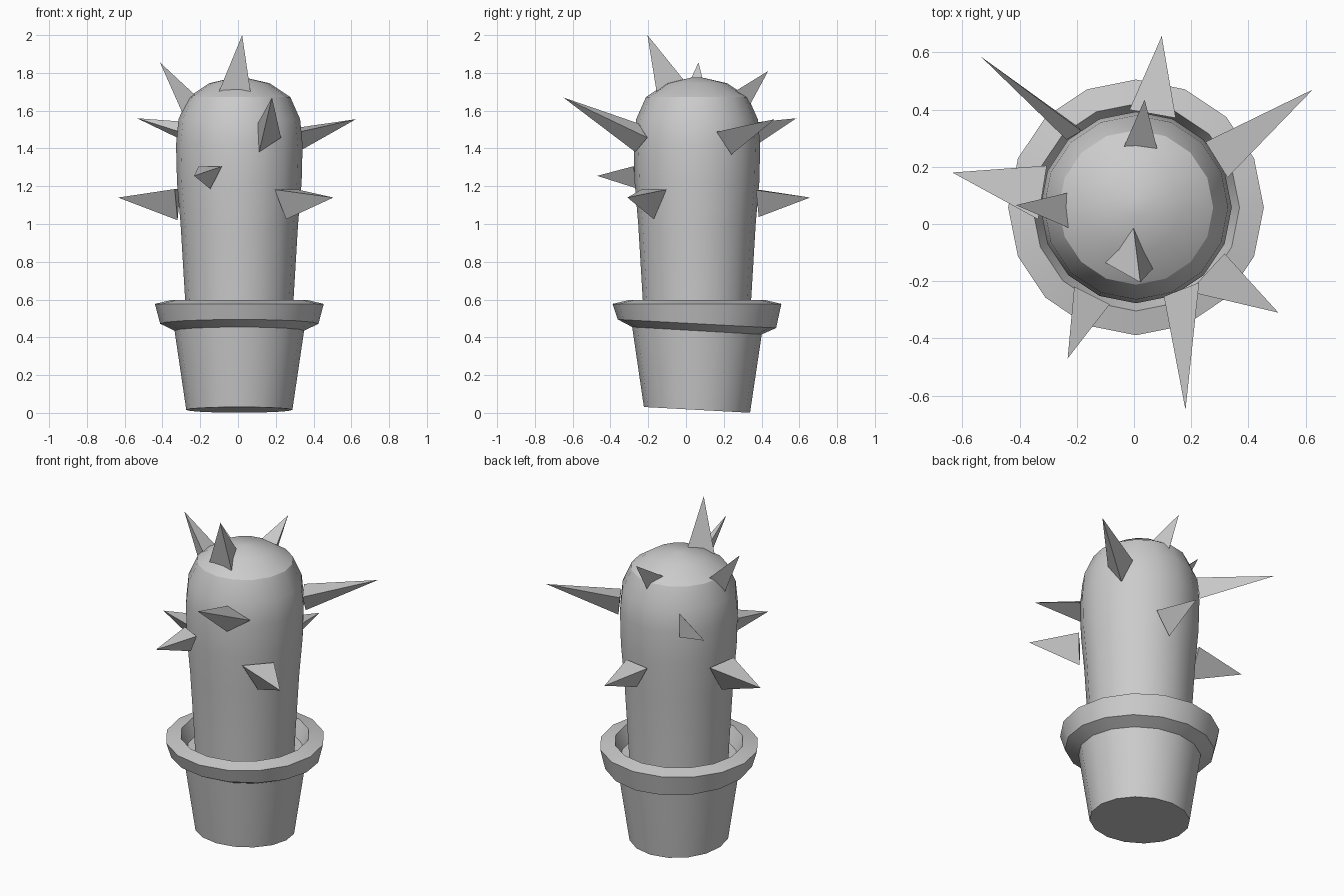
import bpy, bmesh
from math import sin, cos, pi, radians
from mathutils import Vector

if "Cube" in bpy.data.objects:
    bpy.data.objects.remove(bpy.data.objects["Cube"])

SIDES = 16
CX, CY = 0.007, 0.058


def make_object(name, bm, smooth=False):
    bmesh.ops.recalc_face_normals(bm, faces=bm.faces)
    mesh = bpy.data.meshes.new(name)
    bm.to_mesh(mesh)
    bm.free()
    ob = bpy.data.objects.new(name, mesh)
    bpy.context.collection.objects.link(ob)
    if smooth:
        bpy.ops.object.select_all(action='DESELECT')
        ob.select_set(True)
        bpy.context.view_layer.objects.active = ob
        bpy.ops.object.shade_smooth_by_angle(angle=radians(30))
    return ob


def lathe(name, profile):
    """Profile rows: radius, height, slope of the ring along y. Ends are capped."""
    bm = bmesh.new()
    rings = []
    for r, z, slope in profile:
        ring = []
        for i in range(SIDES):
            a = 2 * pi * i / SIDES
            x, y = r * cos(a), r * sin(a)
            ring.append(bm.verts.new((CX + x, CY + y, z + slope * y)))
        rings.append(ring)
    for lo, hi in zip(rings, rings[1:]):
        for i in range(SIDES):
            j = (i + 1) % SIDES
            bm.faces.new((lo[i], lo[j], hi[j], hi[i]))
    bm.faces.new(rings[0][::-1])
    bm.faces.new(rings[-1])
    return make_object(name, bm, True)


def spike(name, base, tip, radius, twist, width=1.0):
    """Three-sided spike whose base triangle lies on the cactus skin."""
    c = Vector(base)
    n = (c - Vector((CX, CY, min(c.z, 1.42)))).normalized()
    up = Vector((0, 0, 1))
    up = (up - n * up.dot(n)).normalized()
    left = n.cross(up)
    bm = bmesh.new()
    tri = []
    for k in range(3):
        a = radians(twist + 120 * k)
        tri.append(bm.verts.new(c + radius * (up * cos(a) + left * sin(a) * width)))
    top = bm.verts.new(tip)
    bm.faces.new(tri[::-1])
    for k in range(3):
        bm.faces.new((tri[k], tri[(k + 1) % 3], top))
    return make_object(name, bm)


# Pot with slanted foot and collar underside, open top filled with soil
lathe("pot", [(0.281, 0.016, -0.054), (0.343, 0.435, -0.057),
              (0.419, 0.472, -0.054), (0.447, 0.577, 0), (0.362, 0.597, 0),
              (0.325, 0.51, 0)])

# Cactus body with domed top
lathe("cactus_body", [(0.28, 0.45, 0), (0.287, 0.60, 0), (0.311, 1.0, 0),
                      (0.33, 1.22, 0), (0.335, 1.42, 0), (0.322, 1.555, 0),
                      (0.27, 1.672, 0), (0.16, 1.745, 0), (0.03, 1.775, 0)])

# Spikes: base centre, tip, base radius, twist, width factor
spikes = [
    ((-0.013, -0.10, 1.716), (0.022, -0.204, 2.0), 0.10, 0, 1),
    ((-0.245, 0.045, 1.645), (-0.413, 0.066, 1.855), 0.075, 180, 1),
    ((0.025, 0.29, 1.68), (0.037, 0.435, 1.81), 0.068, 180, 1),
    ((-0.205, 0.32, 1.465), (-0.535, 0.585, 1.56), 0.08, 30, 0.5),
    ((0.29, 0.23, 1.452), (0.625, 0.47, 1.555), 0.085, 65, 1),
    ((0.148, -0.242, 1.457), (0.18, -0.65, 1.67), 0.088, 270, 1),
    ((-0.147, -0.25, 1.265), (-0.232, -0.47, 1.255), 0.08, 180, 1),
    ((0.255, -0.17, 1.13), (0.505, -0.31, 1.14), 0.105, 180, 1),
    ((-0.32, 0.11, 1.13), (-0.635, 0.18, 1.14), 0.11, 180, 1),
    ((0.065, 0.385, 1.132), (0.097, 0.657, 1.14), 0.095, 180, 1),
]
for i, s in enumerate(spikes, 1):
    spike(f"spike_{i}", *s)
